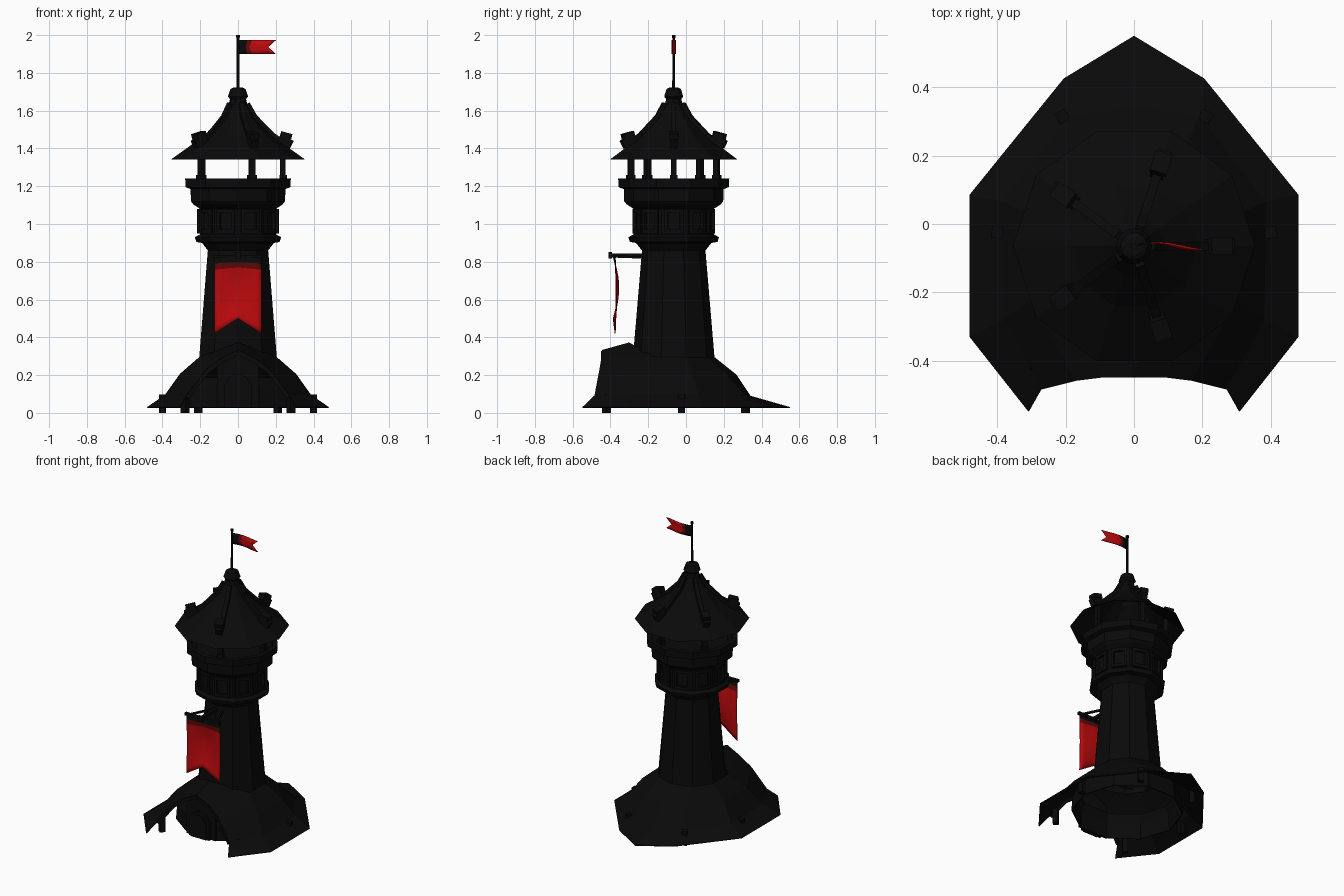
import bpy, bmesh, math
from mathutils import Vector, Matrix

if "Cube" in bpy.data.objects:
    bpy.data.objects.remove(bpy.data.objects["Cube"])

CY = -0.065  # tower axis


def material(name, col):
    m = bpy.data.materials.new(name)
    m.diffuse_color = (*col, 1)
    m.use_nodes = True
    m.node_tree.nodes["Principled BSDF"].inputs["Base Color"].default_value = m.diffuse_color
    return m


BLACK = material("black", (0.003, 0.003, 0.003))
DARK_RED = material("dark_red", (0.12, 0.003, 0.003))
RED = material("red", (0.5, 0.003, 0.004))


def finish(bm, name, mats=(BLACK,), thick=0, mirror=False):
    bmesh.ops.remove_doubles(bm, verts=bm.verts, dist=1e-5)
    bmesh.ops.recalc_face_normals(bm, faces=bm.faces)
    me = bpy.data.meshes.new(name)
    bm.to_mesh(me)
    bm.free()
    ob = bpy.data.objects.new(name, me)
    bpy.context.collection.objects.link(ob)
    for m in mats:
        me.materials.append(m)
    if mirror:
        ob.modifiers.new("mirror", 'MIRROR').use_clip = True
    if thick:
        s = ob.modifiers.new("thickness", 'SOLIDIFY')
        s.thickness, s.offset = thick, 0
    return ob


def lathe(name, profile, sides=10, start=0.0, bottom=True, top=True, thick=0):
    """Turn (radius, z) points around the tower axis, flat sided."""
    bm = bmesh.new()
    rings = []
    for r, z in profile:
        rings.append([bm.verts.new((r * math.cos(start + math.tau * i / sides),
                                    CY + r * math.sin(start + math.tau * i / sides), z))
                      for i in range(sides)])
    for a, b in zip(rings, rings[1:]):
        for i in range(sides):
            j = (i + 1) % sides
            bm.faces.new((a[i], a[j], b[j], b[i]))
    if bottom:
        bm.faces.new(rings[0][::-1])
    if top:
        bm.faces.new(rings[-1])
    return finish(bm, name, thick=thick)


def beams(name, segments):
    """Boxes running from p to q with a width and depth."""
    bm = bmesh.new()
    for p, q, w, d in segments:
        p, q = Vector(p), Vector(q)
        v = q - p
        rot = v.to_track_quat('Z', 'Y').to_matrix().to_4x4()
        if abs(v.normalized().z) > 0.999:  # uprights face the axis
            rot = Matrix.Rotation(math.atan2(p.y - CY, p.x) + math.pi / 2, 4, 'Z')
        m = Matrix.Translation((p + q) / 2) @ rot @ Matrix.Diagonal((w, d, v.length, 1))
        bmesh.ops.create_cube(bm, size=1, matrix=m)
    return finish(bm, name)


def slab(name, half, y0, y1):
    """Symmetric outline in x/z (right half given bottom to top), extruded in y."""
    pts = half + [(-x, z) for x, z in reversed(half) if x > 0]
    bm = bmesh.new()
    f = bm.faces.new([bm.verts.new((x, y0, z)) for x, z in pts])
    g = bmesh.ops.extrude_face_region(bm, geom=[f])['geom']
    bmesh.ops.translate(bm, vec=(0, y1 - y0, 0),
                        verts=[v for v in g if isinstance(v, bmesh.types.BMVert)])
    return finish(bm, name)


def cloth(name, fn, nu, nv, mat_of):
    bm = bmesh.new()
    g = [[bm.verts.new(fn(i / nu, j / nv)) for j in range(nv + 1)] for i in range(nu + 1)]
    for i in range(nu):
        for j in range(nv):
            f = bm.faces.new((g[i][j], g[i + 1][j], g[i + 1][j + 1], g[i][j + 1]))
            f.material_index = mat_of(i, j)
            f.smooth = True
    return finish(bm, name, (BLACK, DARK_RED, RED), 0.005)


def polar(r, deg, z):
    a = math.radians(deg)
    return (r * math.cos(a), CY + r * math.sin(a), z)


# tower shaft (open below, into the room), collar, drum and parapet
lathe("tower_body", [(.217, .28), (.168, .86), (.2, .9), (.232, .905), (.24, .93), (.212, .945),
                     (.212, 1.08), (.25, 1.105), (.262, 1.12), (.264, 1.185), (.292, 1.195),
                     (.294, 1.24), (.262, 1.24), (.258, 1.2)], start=math.pi / 2, bottom=False)

# window frames on the drum faces
frames = []
for k in range(10):
    for off in (-11, 11):
        frames.append((polar(.21, 36 * k + off, .95), polar(.21, 36 * k + off, 1.08), .018, .02))
    for z in (.96, 1.07):
        frames.append((polar(.21, 36 * k - 11, z), polar(.21, 36 * k + 11, z), .02, .02))
beams("window_frames", frames)

# belfry posts with wider feet
posts = []
for k in range(5):
    posts.append((polar(.24, 72 * k, 1.19), polar(.235, 72 * k, 1.41), .03, .03))
    posts.append((polar(.24, 72 * k, 1.2), polar(.24, 72 * k, 1.26), .04, .04))
beams("belfry_posts", posts)

# main roof with a hollow underside, finial and pole
lathe("main_roof", [(.035, 1.69), (.05, 1.63), (.09, 1.56), (.185, 1.463), (.354, 1.342),
                    (.345, 1.342), (.178, 1.452), (.08, 1.55), (.035, 1.62)])
lathe("roof_cap", [(.042, 1.66), (.053, 1.675), (.04, 1.715), (.025, 1.722)])
lathe("flag_pole", [(.008, 1.7), (.007, 1.985), (.01, 1.987), (.01, 2.0)], 8)

# roof ridges with end blocks
ridges = []
for k in range(5):
    path = [(.05, 1.638), (.09, 1.567), (.185, 1.47), (.26, 1.418)]
    for a, b in zip(path, path[1:]):
        ridges.append((polar(a[0], 72 * k, a[1]), polar(b[0], 72 * k, b[1]), .026, .026))
    ridges.append((polar(.215, 72 * k, 1.455), polar(.285, 72 * k, 1.42), .04, .045))
    ridges.append((polar(.225, 72 * k, 1.478), polar(.285, 72 * k, 1.462), .052, .028))
beams("roof_ridges", ridges)

# flag
cloth("flag", lambda u, v: ((.2 - .04 * (1 - abs(2 * v - 1))) * u,
                            CY + .01 * math.sin(u * 4.5), 1.9 + .073 * v),
      8, 4, lambda i, j: 0 if i < 2 else 1 if i < 3 else 2)


# hanging banner on a bracket
def banner(u, v):
    low = .42 + .08 * (1 - abs(2 * u - 1))
    y = -.385 + .024 * math.sin(v * math.pi) * (1.2 - 2 * abs(u - .5)) + .01 * abs(2 * u - 1)
    return (.25 * (u - .5), y, .825 + (low - .825) * v)


cloth("banner", banner, 8, 12, lambda i, j: 0 if j < 1 else 1 if j < 2 else 2)
beams("banner_bracket", [((0, -.17, .835), (0, -.4, .835), .02, .02),
                         ((0, -.392, .835), (0, -.41, .835), .034, .034),
                         ((-.13, -.38, .828), (.13, -.38, .828), .018, .018),
                         ((-.1, -.375, .828), (-.03, -.21, .822), .012, .012),
                         ((.1, -.375, .828), (.03, -.21, .822), .012, .012)])

# skirt roof: columns from eave to shaft, right half mirrored
cols = [[(0, .55, .028), (0, .34, .088), (0, .265, .2), (0, .15, .292)],
        [(.205, .425, .028), (.19, .315, .09), (.145, .215, .2), (.126, .109, .292)],
        [(.48, .085, .028), (.385, .065, .093), (.305, .03, .205), (.205, .0, .292)],
        [(.48, -.33, .028), (.38, -.28, .093), (.3, -.22, .205), (.2, -.17, .295)],
        [(.308, -.548, .028), (.27, -.48, .093), (.17, -.455, .225), (.09, -.445, .285)]]
bm = bmesh.new()
for a, b in zip(cols, cols[1:]):
    for i in range(3):
        bm.faces.new([bm.verts.new(p) for p in (a[i], b[i], b[i + 1], a[i + 1])])
gable = [cols[4][3], (0, -.445, .33), (0, -.3, .37), cols[3][3]]
bm.faces.new([bm.verts.new(p) for p in gable])
finish(bm, "skirt_roof", thick=.006, mirror=True)

# gable edge trim
edge = cols[4][1:] + [gable[1]]
beams("gable_trim", [((s * a[0], a[1] + .006, a[2] - .012), (s * b[0], b[1] + .006, b[2] - .012),
                      .02, .02) for s in (1, -1) for a, b in zip(edge, edge[1:])])

# ground floor room walls beneath the skirt (no floor), entrance wall, door frame and door
lathe("ground_room", [(.343, .028), (.335, .13), (.31, .185)], bottom=False, top=False, thick=.006)
slab("entrance_wall", [(.11, .028), (.11, .25), (0, .31)], -.4, -.39)
slab("door_frame", [(.075, .028), (.075, .14), (.045, .19), (0, .208)], -.418, -.395)
slab("door", [(.056, .028), (.056, .135), (.033, .17), (0, .183)], -.424, -.4)

# pegs holding the skirt eave
beams("eave_pegs", [((s * x, y, 0), (s * x, y, z), .034, .034) for s in (1, -1)
                    for x, y, z in ((.4, -.025, .098), (.28, -.42, .1), (.21, .315, .096))])
